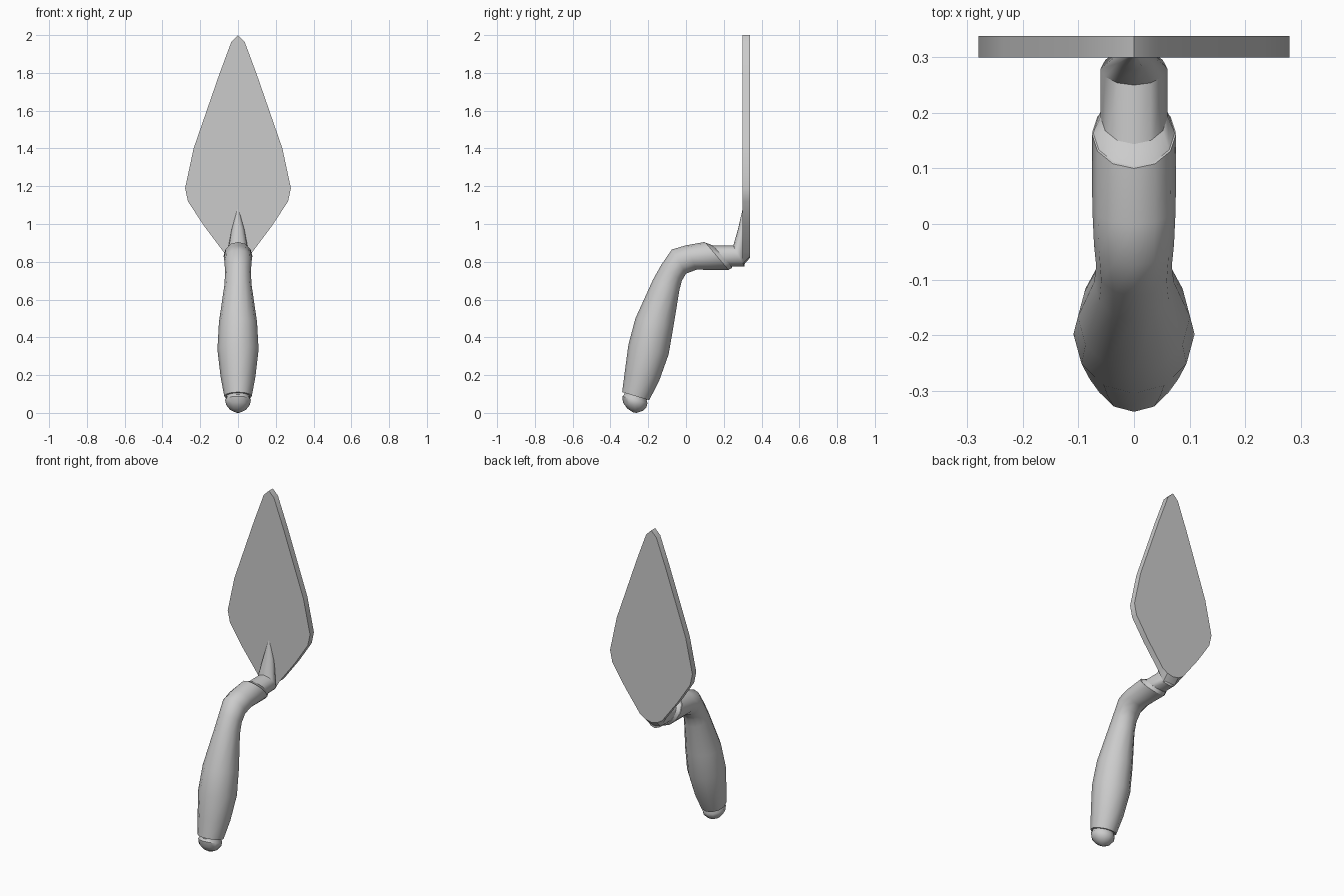
import bpy, bmesh, math
from mathutils import Vector

if "Cube" in bpy.data.objects:
    bpy.data.objects.remove(bpy.data.objects["Cube"])

grey = bpy.data.materials.new("plain grey")
grey.diffuse_color = (0.6, 0.6, 0.6, 1)
grey.use_nodes = True
grey.node_tree.nodes["Principled BSDF"].inputs["Base Color"].default_value = grey.diffuse_color


def finish(name, bm, angle):
    bmesh.ops.recalc_face_normals(bm, faces=bm.faces[:])
    mesh = bpy.data.meshes.new(name)
    bm.to_mesh(mesh)
    bm.free()
    mesh.materials.append(grey)
    ob = bpy.data.objects.new(name, mesh)
    bpy.context.collection.objects.link(ob)
    bpy.ops.object.select_all(action='DESELECT')
    ob.select_set(True)
    bpy.context.view_layer.objects.active = ob
    bpy.ops.object.shade_smooth_by_angle(angle=math.radians(angle))
    return ob


def loft(name, rings, sides=12, angle=40):
    """Each ring: outer point (y, z), inner point (y, z), half width in x."""
    bm = bmesh.new()
    loops = []
    for a, b, w in rings:
        a, b = Vector((0, *a)), Vector((0, *b))
        mid, half = (a + b) / 2, (a - b) / 2
        loops.append([bm.verts.new(mid + half * math.cos(t) + Vector((w * math.sin(t), 0, 0)))
                      for t in (2 * math.pi * i / sides for i in range(sides))])
    for lo, hi in zip(loops, loops[1:]):
        for i in range(sides):
            j = (i + 1) % sides
            bm.faces.new((lo[i], lo[j], hi[j], hi[i]))
    bm.faces.new(loops[0])
    bm.faces.new(loops[-1])
    return finish(name, bm, angle)


# Curved wooden grip
loft("handle", [
    ((-0.338, 0.11), (-0.195, 0.067), 0.073),
    ((-0.325, 0.21), (-0.142, 0.17), 0.092),
    ((-0.305, 0.36), (-0.092, 0.31), 0.109),
    ((-0.268, 0.50), (-0.066, 0.46), 0.101),
    ((-0.175, 0.705), (-0.035, 0.65), 0.072),
    ((-0.13, 0.785), (-0.022, 0.70), 0.068),
    ((-0.075, 0.865), (0.0, 0.737), 0.072),
    ((0.0, 0.887), (0.055, 0.758), 0.075),
    ((0.10, 0.905), (0.225, 0.757), 0.076),
])

# Slanted ferrule at the top of the grip
loft("ferrule", [
    ((0.10, 0.902), (0.225, 0.757), 0.074),
    ((0.142, 0.887), (0.245, 0.768), 0.06),
])

# Narrow neck and rounded pommel at the bottom
loft("pommel", [
    ((-0.325, 0.115), (-0.205, 0.08), 0.062),
    ((-0.325, 0.098), (-0.208, 0.064), 0.062),
    ((-0.337, 0.088), (-0.204, 0.05), 0.068),
    ((-0.334, 0.055), (-0.21, 0.03), 0.063),
    ((-0.31, 0.022), (-0.228, 0.011), 0.042),
    ((-0.28, 0.003), (-0.262, 0.0), 0.01),
])

# Metal shank, sweeping up into a tapered tang on the blade
loft("shank", [
    ((0.11, 0.885), (0.16, 0.772), 0.06),
    ((0.25, 0.885), (0.31, 0.775), 0.06),
    ((0.277, 0.98), (0.325, 0.96), 0.034),
    ((0.30, 1.08), (0.325, 1.08), 0.006),
])

# Flat leaf-shaped blade, with the back of the heel bevelled
right = [(0.035, 1.965), (0.1, 1.79), (0.235, 1.40), (0.28, 1.19), (0.265, 1.12),
         (0.18, 0.99), (0.075, 0.85), (0.04, 0.79)]
outline = [(0, 2.0)] + right + [(0, 0.777)] + [(-x, z) for x, z in reversed(right)]
bm = bmesh.new()
front = [bm.verts.new((x, 0.30, z)) for x, z in outline]
back = [bm.verts.new((x, 0.338, max(z, 0.82 + 0.2 * abs(x)))) for x, z in outline]
bm.faces.new(front)
bm.faces.new(back)
for i in range(len(front)):
    j = (i + 1) % len(front)
    bm.faces.new((front[i], front[j], back[j], back[i]))
finish("blade", bm, 30)
